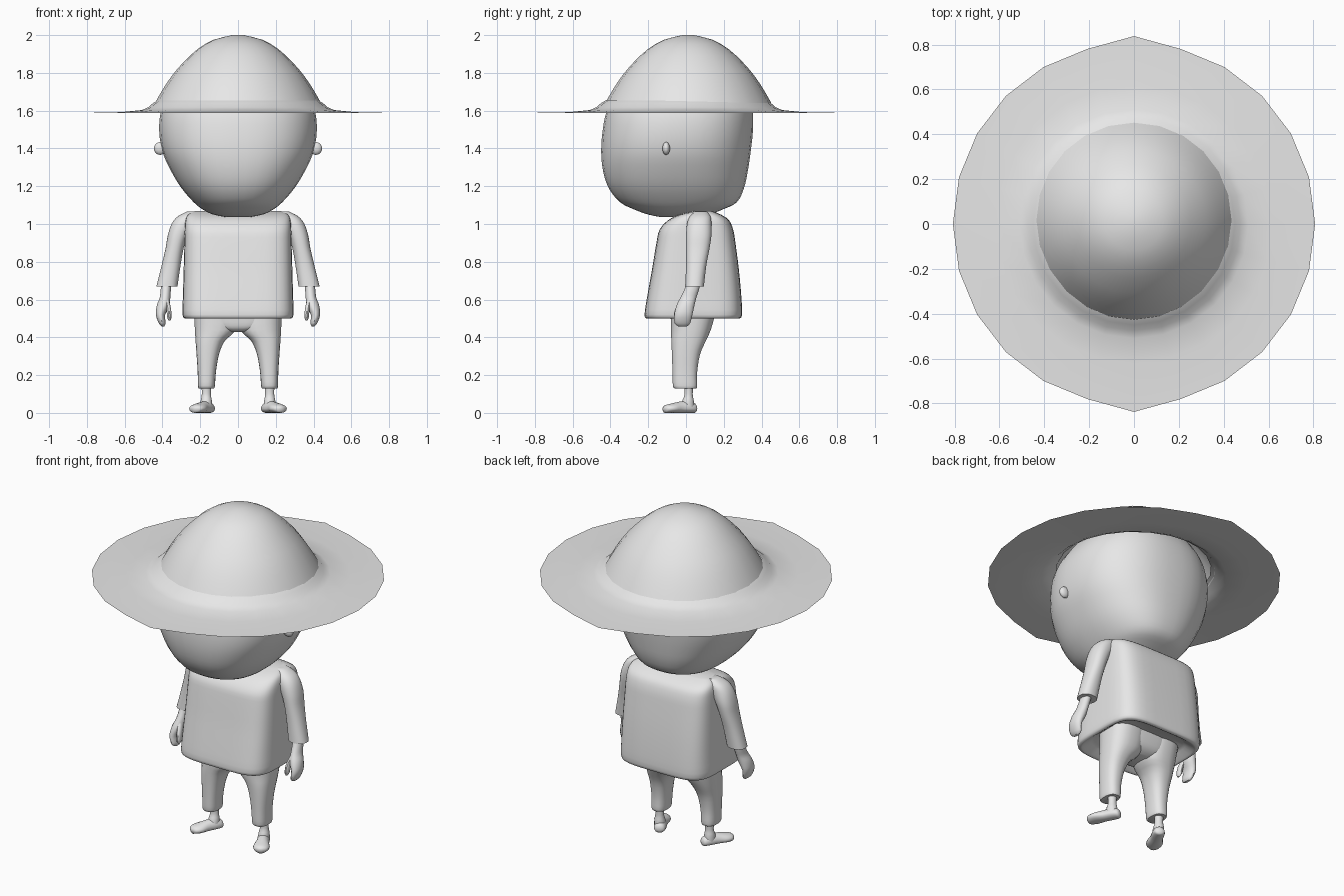
import bpy, bmesh, math

grey = bpy.data.materials.new("plain grey")
grey.diffuse_color = (0.8, 0.8, 0.8, 1)


def finish(name, bm, mirror=False, angle=40, recalc=True):
    if recalc:
        bmesh.ops.recalc_face_normals(bm, faces=bm.faces)
    me = bpy.data.meshes.new(name)
    bm.to_mesh(me)
    bm.free()
    me.materials.append(grey)
    ob = bpy.data.objects.new(name, me)
    bpy.context.collection.objects.link(ob)
    bpy.ops.object.select_all(action='DESELECT')
    ob.select_set(True)
    bpy.context.view_layer.objects.active = ob
    bpy.ops.object.shade_smooth_by_angle(angle=math.radians(angle))
    if mirror:
        ob.modifiers.new("mirror", 'MIRROR')
    return ob


def smooth_rows(rows, steps):
    """Catmull-Rom interpolation between rows of numbers."""
    out = []
    for i in range(len(rows) - 1):
        a, b, c, d = (rows[max(i - 1, 0)], rows[i], rows[i + 1],
                      rows[min(i + 2, len(rows) - 1)])
        for s in range(steps):
            t = s / steps
            out.append([0.5 * (2 * q + (r - p) * t + (2*p - 5*q + 4*r - w) * t*t
                               + (3*q - p - 3*r + w) * t**3)
                        for p, q, r, w in zip(a, b, c, d)])
    return out + [list(rows[-1])]


def skin(bm, rings, cap=True):
    n = len(rings[0])
    for a, b in zip(rings, rings[1:]):
        for i in range(n):
            j = (i + 1) % n
            bm.faces.new((a[i], a[j], b[j], b[i]))
    if cap:
        bm.faces.new(rings[0])
        bm.faces.new(rings[-1])


def loft(name, rows, power=2.0, n=28, steps=3, mirror=False, angle=40):
    """Rows are (z, x0, x1, y0, y1): stacked superellipse rings."""
    bm = bmesh.new()
    rings = []
    for z, x0, x1, y0, y1 in smooth_rows(rows, steps):
        ring = []
        for i in range(n):
            t = 2 * math.pi * (i + 0.5) / n
            c, s = math.cos(t), math.sin(t)
            u = math.copysign(abs(c) ** (2 / power), c)
            v = math.copysign(abs(s) ** (2 / power), s)
            ring.append(bm.verts.new(((x0 + x1) / 2 + u * (x1 - x0) / 2,
                                      (y0 + y1) / 2 + v * (y1 - y0) / 2, z)))
        rings.append(ring)
    skin(bm, rings)
    return finish(name, bm, mirror, angle)


def ellipsoid(name, centre, size, turn=0.0, mirror=False):
    bm = bmesh.new()
    bmesh.ops.create_uvsphere(bm, u_segments=16, v_segments=10, radius=1)
    ca, sa = math.cos(turn), math.sin(turn)
    for v in bm.verts:
        x, y, z = (v.co[k] * size[k] for k in range(3))
        v.co = (centre[0] + x * ca - y * sa, centre[1] + x * sa + y * ca, centre[2] + z)
    return finish(name, bm, mirror, 60)


def lathe(name, profile, n, cy=0.0, tip=0.0):
    """Open surface of revolution; profile runs outwards and down."""
    bm = bmesh.new()
    rings = []
    for r, z in profile:
        ring = []
        for i in range(n):
            t = 2 * math.pi * i / n
            k = r + (tip if r > 0.75 and i % (n // 2) == n // 4 else 0)
            ring.append(bm.verts.new((k * math.cos(t), cy + k * math.sin(t), z)))
        rings.append(ring)
    skin(bm, rings[::-1], cap=False)
    if profile[0][0] < 0.2:
        bm.faces.new(rings[0])
    return finish(name, bm, angle=50, recalc=False)


# Hat: dome and wide thin brim
dome = smooth_rows([(0.03, 2.0), (0.13, 1.975), (0.215, 1.925), (0.29, 1.855),
                    (0.35, 1.785), (0.4, 1.71), (0.44, 1.64)], 2)
lathe("hat_dome", dome, 24, cy=0.012)
lathe("hat_brim", [(0.425, 1.655), (0.45, 1.64), (0.475, 1.618), (0.51, 1.603),
                   (0.62, 1.592), (0.808, 1.588)], 24, tip=0.03)

# Head: rounded block with a full chin
loft("head", [
    (1.036, -0.06, 0.06, -0.13, 0.03), (1.05, -0.13, 0.13, -0.2, 0.12),
    (1.075, -0.185, 0.185, -0.27, 0.19), (1.115, -0.235, 0.235, -0.35, 0.27),
    (1.19, -0.3, 0.3, -0.41, 0.308), (1.28, -0.355, 0.355, -0.44, 0.328),
    (1.38, -0.4, 0.4, -0.45, 0.343), (1.49, -0.418, 0.418, -0.443, 0.355),
    (1.6, -0.408, 0.408, -0.42, 0.355), (1.7, -0.36, 0.36, -0.365, 0.335),
    (1.8, -0.28, 0.28, -0.28, 0.27), (1.88, -0.17, 0.17, -0.17, 0.17),
    (1.92, -0.03, 0.03, -0.03, 0.03)], power=2.4, n=40)
ellipsoid("ear", (0.412, -0.105, 1.4), (0.033, 0.02, 0.034), mirror=True)

# Loose shirt, hem turned in underneath
loft("shirt", [
    (0.54, -0.22, 0.22, -0.14, 0.22), (0.505, -0.265, 0.265, -0.19, 0.265),
    (0.5, -0.28, 0.28, -0.208, 0.283), (0.52, -0.294, 0.294, -0.22, 0.297),
    (0.62, -0.292, 0.292, -0.205, 0.293), (0.76, -0.288, 0.288, -0.18, 0.28),
    (0.9, -0.284, 0.284, -0.157, 0.262), (0.97, -0.282, 0.282, -0.14, 0.25),
    (1.02, -0.278, 0.278, -0.095, 0.228), (1.05, -0.265, 0.265, -0.035, 0.185),
    (1.068, -0.23, 0.23, 0.04, 0.14)], power=4.5, n=40)

# Sleeves, straight-cut cuffs
loft("sleeve", [
    (0.67, 0.32, 0.432, -0.005, 0.095), (0.78, 0.304, 0.405, 0.0, 0.108),
    (0.87, 0.288, 0.384, 0.0, 0.125), (0.94, 0.265, 0.372, 0.0, 0.135),
    (1.0, 0.23, 0.352, 0.005, 0.135), (1.04, 0.21, 0.32, 0.02, 0.13),
    (1.066, 0.21, 0.27, 0.05, 0.11)], power=2.3, n=24, mirror=True)

# Hands: wrist running into a mitten, plus thumb
loft("hand", [
    (0.458, 0.39, 0.405, -0.04, 0.005), (0.475, 0.383, 0.42, -0.06, 0.022),
    (0.52, 0.385, 0.435, -0.062, 0.034), (0.57, 0.362, 0.43, -0.05, 0.045),
    (0.61, 0.358, 0.415, -0.03, 0.055), (0.65, 0.355, 0.41, -0.01, 0.068),
    (0.7, 0.35, 0.405, 0.01, 0.08)], n=18, mirror=True)
loft("thumb", [
    (0.488, 0.358, 0.366, -0.055, -0.04), (0.505, 0.352, 0.375, -0.065, -0.028),
    (0.55, 0.354, 0.38, -0.058, -0.015), (0.6, 0.365, 0.39, -0.03, 0.01)],
     n=12, mirror=True)

# Trousers: seat plus tapered legs meeting in an arch
loft("trouser_seat", [
    (0.428, -0.05, 0.05, -0.045, 0.085), (0.445, -0.13, 0.13, -0.07, 0.115),
    (0.48, -0.2, 0.2, -0.08, 0.14), (0.57, -0.235, 0.235, -0.085, 0.165)],
     power=2.8)
loft("trouser_leg", [
    (0.13, 0.127, 0.208, -0.062, 0.055), (0.145, 0.122, 0.212, -0.07, 0.06),
    (0.22, 0.116, 0.214, -0.072, 0.06), (0.31, 0.1, 0.22, -0.075, 0.075),
    (0.38, 0.07, 0.225, -0.078, 0.105), (0.44, 0.012, 0.229, -0.08, 0.132),
    (0.54, 0.005, 0.234, -0.08, 0.16)], power=2.5, n=24, mirror=True)

# Ankles and feet turned outwards
loft("ankle", [
    (0.03, 0.135, 0.2, -0.03, 0.045), (0.065, 0.138, 0.198, -0.02, 0.042),
    (0.1, 0.143, 0.192, -0.008, 0.036), (0.17, 0.14, 0.195, -0.012, 0.04)],
     n=16, mirror=True)
out = math.radians(28)
bm = bmesh.new()
rings = []
for d, w, h in smooth_rows([(-0.055, 0.008, 0.03), (-0.045, 0.028, 0.05),
                            (-0.01, 0.035, 0.063), (0.04, 0.036, 0.06),
                            (0.09, 0.046, 0.05), (0.125, 0.036, 0.042),
                            (0.14, 0.01, 0.03)], 3):
    ring = []
    for i in range(16):
        t = 2 * math.pi * i / 16
        u, v = w * math.cos(t), math.sin(t)
        z = 0.022 + (v * (h - 0.022) if v > 0 else v * min(0.022, w * 0.8))
        ring.append(bm.verts.new((0.168 + d * math.sin(out) + u * math.cos(out),
                                  0.005 - d * math.cos(out) + u * math.sin(out), z)))
    rings.append(ring)
skin(bm, rings)
finish("foot", bm, mirror=True, angle=60)
